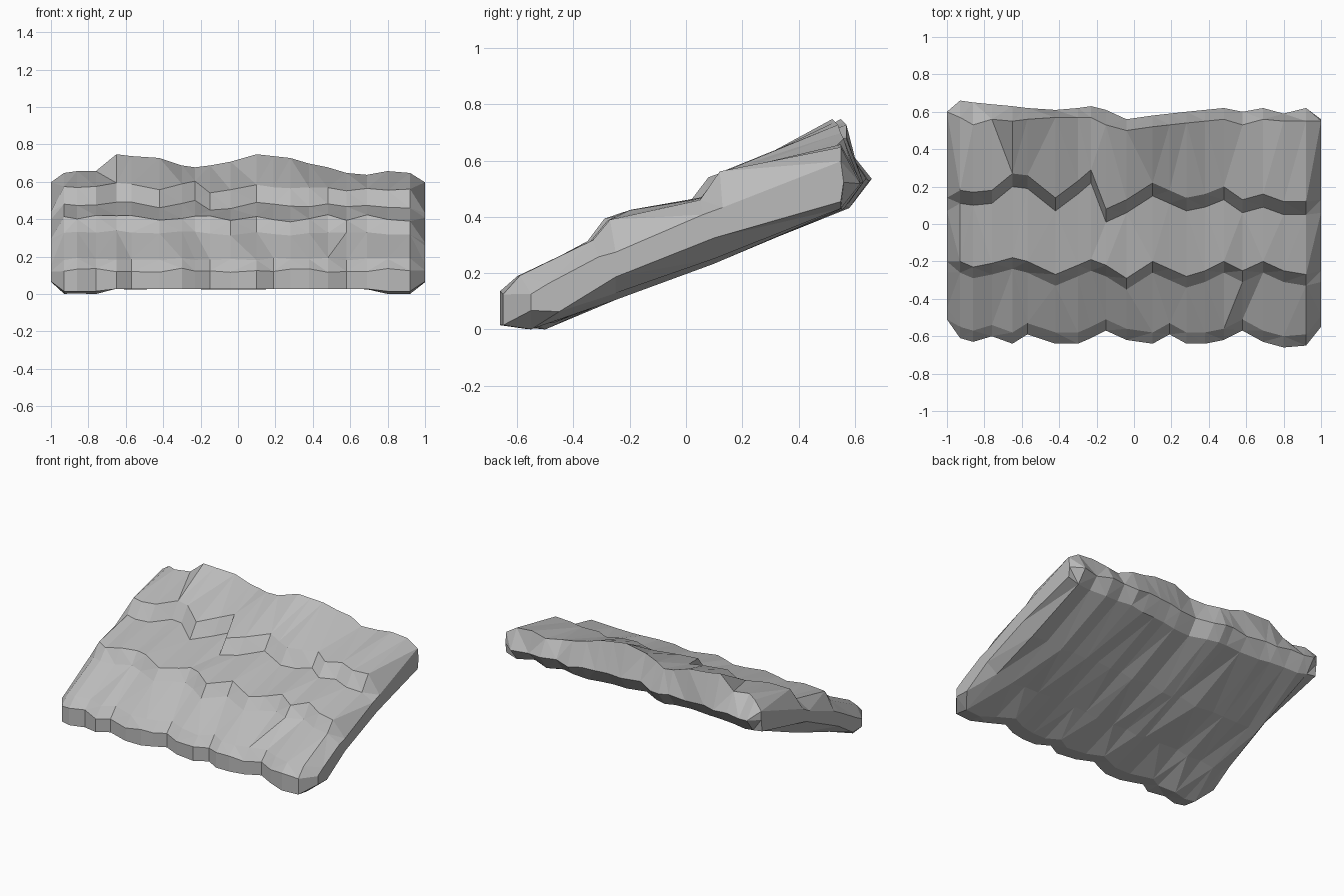
import bpy
import bmesh
import random

if "Cube" in bpy.data.objects:
    bpy.data.objects.remove(bpy.data.objects["Cube"], do_unlink=True)

random.seed(4)

# Rock material
stone = bpy.data.materials.new("grey stone")
stone.use_nodes = True
grey = (0.5, 0.5, 0.5, 1)
stone.diffuse_color = grey
shader = next(n for n in stone.node_tree.nodes if n.type == 'BSDF_PRINCIPLED')
shader.inputs["Base Color"].default_value = grey
shader.inputs["Roughness"].default_value = 0.9

# Uneven edge lines across the width, in hundredths of a unit
stations = [-100, -93, -86, -76, -65, -57, -42, -30, -23, -15, -4,
            10, 19, 28, 38, 48, 58, 69, 80, 92, 100]
front_edge = [-51, -61, -63, -60, -64, -59, -64, -64, -61, -57, -62,
              -64, -59, -64, -64, -62, -57, -63, -66, -65, -55]
lower_step = [-20, -20, -23, -21, -18, -20, -27, -22, -19, -22, -29,
              -20, -24, -28, -25, -20, -25, -20, -25, -27, -25]
upper_step = [14, 18, 17, 18, 27, 26, 14, 23, 29, 8, 13,
              22, 18, 14, 16, 20, 13, 16, 12, 12, 13]
ridge_line = [60, 57, 53, 56, 55, 56, 57, 57, 57, 53, 50,
              52, 53, 54, 55, 56, 53, 56, 55, 55, 55]
ridge_height = [60, 65, 66, 66, 75, 74, 73, 69, 68, 69, 71,
                75, 74, 73, 70, 68, 65, 64, 66, 65, 60]
back_edge = [60, 66, 65, 64, 63, 62, 61, 62, 63, 61, 56,
             58, 59, 60, 61, 62, 60, 62, 59, 62, 56]


def jitter(amount=0.007):
    return random.uniform(-amount, amount)


def section(x, front, low, high, ridge, top, back):
    """Stepped side profile; the end profiles are pinched to a thin edge."""
    is_end = abs(x) == 1
    dip = 0.025 if 0.7 < abs(x) < 0.95 else 0
    low_rise = 0.35 * (low + 0.23)
    high_rise = 0.25 * (high - 0.15)
    under_back = back - (0.01 if is_end else 0.07)
    loop = [
        # y, z, height change at the ends
        (front, 0.03 - dip / 2, 0.04),
        (front, 0.13 + jitter(0.012), 0.0),
        (front + 0.06, 0.19 + jitter(), -0.03),
        (low - 0.06, 0.33 + low_rise / 2 + jitter(), -0.07),
        (low, 0.41 + low_rise + jitter(), -0.12),
        (high - 0.07, 0.47 + high_rise + jitter(), -0.06),
        (high, 0.565 + high_rise + jitter(), -0.12),
        (ridge, top, 0.0),
        (back, 0.53 + jitter(0.012), 0.0),
        (under_back, 0.44 + jitter(0.01), 0.01),
        (0.1, 0.25 + jitter(0.015), 0.08),
        (-0.25, 0.12 + jitter(0.015), 0.06),
        (front + 0.1, 0.028 - dip + jitter(0.003), 0.04),
    ]
    return [(y, z + (change if is_end else 0)) for y, z, change in loop]


# Sweep the profile across the width
bm = bmesh.new()
rings = []
lines = zip(stations, front_edge, lower_step, upper_step,
            ridge_line, ridge_height, back_edge)
for row in lines:
    x, *values = [v / 100 for v in row]
    rings.append([bm.verts.new((x, y, z)) for y, z in section(x, *values)])

for left, right in zip(rings, rings[1:]):
    for i in range(len(left)):
        j = (i + 1) % len(left)
        bm.faces.new((left[i], right[i], right[j], left[j]))
bm.faces.new(rings[0])
bm.faces.new(rings[-1])

# Rest the slab on the ground and keep its facets crisp
lowest = min(v.co.z for v in bm.verts)
for v in bm.verts:
    v.co.z -= lowest
bmesh.ops.recalc_face_normals(bm, faces=bm.faces[:])
bmesh.ops.triangulate(bm, faces=bm.faces[:], quad_method='SHORT_EDGE')

mesh = bpy.data.meshes.new("stepped_rock_slab")
bm.to_mesh(mesh)
bm.free()
mesh.materials.append(stone)
slab = bpy.data.objects.new("stepped_rock_slab", mesh)
bpy.context.collection.objects.link(slab)
